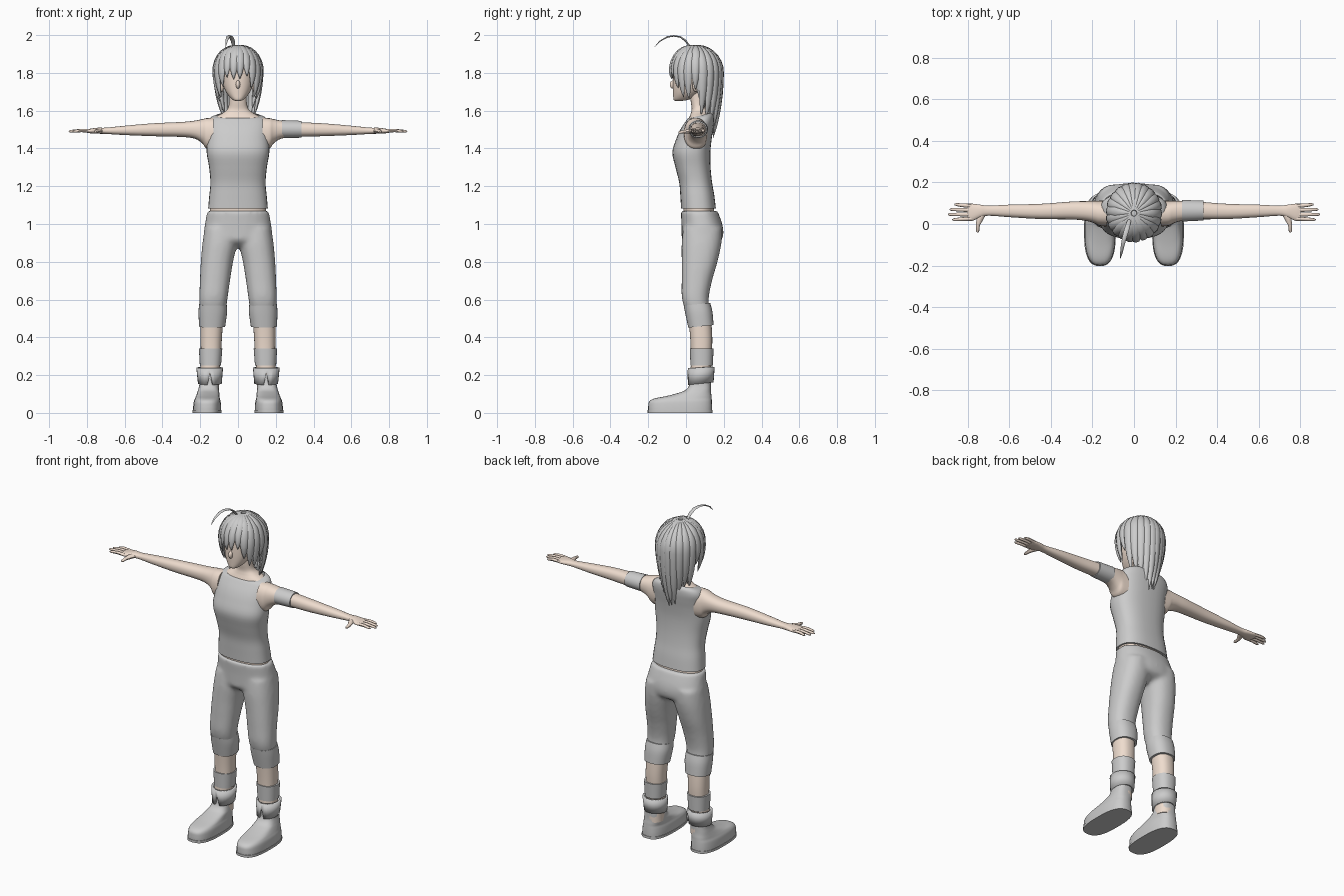
import bpy, bmesh, math, random
from mathutils import Vector

random.seed(4)
skin = bpy.data.materials.new("skin")
skin.diffuse_color = (0.86, 0.72, 0.62, 1)


def catmull(p, q, r, s, t):
    return [0.5 * (2 * b + (c - a) * t + (2 * a - 5 * b + 4 * c - d) * t * t
                   + (3 * b - a - 3 * c + d) * t ** 3) for a, b, c, d in zip(p, q, r, s)]


def skin_rings(bm, rings, caps):
    n = len(rings[0])
    for lo, hi in zip(rings, rings[1:]):
        for i in range(n):
            j = (i + 1) % n
            bm.faces.new((lo[i], lo[j], hi[j], hi[i]))
    if caps[0]:
        bm.faces.new(rings[0][::-1])
    if caps[1]:
        bm.faces.new(rings[-1])


def loft(bm, rows, axis="z", n=32, e=2.3, caps=(1, 1), steps=4):
    """rows: (station, a0, a1, b0, b1[, tilt]) along z (a=x, b=y) or x (a=y, b=z)."""
    rows = [tuple(r) + (0,) * (6 - len(r)) for r in rows]
    dense = []
    for k in range(len(rows) - 1):
        p, s = rows[max(k - 1, 0)], rows[min(k + 2, len(rows) - 1)]
        dense += [catmull(p, rows[k], rows[k + 1], s, i / steps) for i in range(steps)]
    dense.append(rows[-1])
    rings = []
    for t, a0, a1, b0, b1, tilt in dense:
        ring = []
        for i in range(n):
            w = math.tau * i / n - math.pi / 2
            c, s = math.cos(w), math.sin(w)
            a = (a0 + a1) / 2 + (a1 - a0) / 2 * math.copysign(abs(c) ** (2 / e), c)
            db = (b1 - b0) / 2 * math.copysign(abs(s) ** (2 / e), s)
            b, st = (b0 + b1) / 2 + db, t + tilt * db
            ring.append(bm.verts.new((a, b, st) if axis == "z" else (st, a, b)))
        rings.append(ring)
    skin_rings(bm, rings, caps)
    return rings


def strand(bm, pts, widths, thick, normal, n=8):
    """Tapered tube with an elliptical section; normal(p) gives the thin direction."""
    pts = [Vector(p) for p in pts]
    rings = []
    for k, p in enumerate(pts):
        tan = (pts[min(k + 1, len(pts) - 1)] - pts[max(k - 1, 0)]).normalized()
        side = tan.cross(normal(p)).normalized()
        out = side.cross(tan)
        rings.append([bm.verts.new(p + side * widths[k] * math.cos(math.tau * i / n)
                                   + out * thick[k] * math.sin(math.tau * i / n)) for i in range(n)])
    skin_rings(bm, rings, (1, 1))


def ball(bm, loc, rad, seg=24):
    vs = bmesh.ops.create_uvsphere(bm, u_segments=seg, v_segments=seg // 2, radius=1)["verts"]
    for v in vs:
        v.co = Vector(loc) + Vector(v.co[i] * rad[i] for i in range(3))
    return vs


def make(name, bm, mat=None, mirror=False):
    bmesh.ops.recalc_face_normals(bm, faces=bm.faces)
    me = bpy.data.meshes.new(name)
    bm.to_mesh(me)
    bm.free()
    ob = bpy.data.objects.new(name, me)
    bpy.context.collection.objects.link(ob)
    if mat:
        me.materials.append(mat)
    bpy.ops.object.select_all(action="DESELECT")
    ob.select_set(True)
    bpy.context.view_layer.objects.active = ob
    bpy.ops.object.shade_smooth_by_angle(angle=math.radians(45))
    if mirror:
        ob.modifiers.new("mirror", "MIRROR").use_mirror_merge = False
    return ob


def part(name, rows, mat=None, mirror=False, **kw):
    bm = bmesh.new()
    loft(bm, rows, **kw)
    return make(name, bm, mat, mirror)


# Torso and neck
part("torso_skin", [(1.0, -.15, .15, -.01, .15), (1.09, -.148, .148, -.015, .147), (1.22, -.134, .134, -.02, .125),
                    (1.38, -.15, .15, -.05, .115), (1.5, -.145, .145, -.015, .13), (1.55, -.135, .135, .01, .135),
                    (1.572, -.11, .11, .02, .133), (1.588, -.08, .08, .026, .125), (1.61, -.055, .055, .03, .11),
                    (1.65, -.046, .046, .025, .1), (1.72, -.046, .046, .02, .1)], skin)
# Sleeveless shirt
part("shirt", [(1.083, -.158, .158, -.026, .158), (1.15, -.152, .152, -.03, .15), (1.22, -.146, .146, -.036, .138),
               (1.3, -.153, .153, -.056, .13), (1.38, -.166, .166, -.072, .129), (1.45, -.163, .163, -.052, .136),
               (1.5, -.162, .162, -.03, .144), (1.54, -.16, .16, -.004, .149), (1.565, -.143, .143, .01, .148, .1),
               (1.575, -.112, .112, .018, .138, .25)], e=2.5, caps=(1, 0))

# Arms with palm
bm = bmesh.new()
loft(bm, [(.13, -.012, .114, 1.39, 1.562), (.168, -.008, .112, 1.4, 1.56), (.19, .003, .111, 1.428, 1.555),
          (.23, .015, .11, 1.452, 1.547), (.3, .022, .108, 1.461, 1.54), (.45, .024, .097, 1.465, 1.533),
          (.6, .033, .093, 1.471, 1.52), (.7, .04, .088, 1.477, 1.51), (.74, .031, .093, 1.478, 1.51),
          (.78, .015, .098, 1.48, 1.505), (.805, .018, .096, 1.484, 1.5)], axis="x", n=24)
# Fingers and thumb
up = lambda p: Vector((0, 0, 1))
for y0, y1, tip in ((.087, .094, .865), (.067, .07, .888), (.046, .046, .896), (.026, .021, .875)):
    strand(bm, [(.78, y0, 1.493), (.83, (y0 + y1) / 2, 1.495), (tip - .01, y1, 1.491), (tip, y1, 1.49)],
           (.01, .009, .007, .003), (.009, .009, .007, .003), up)
strand(bm, [(.725, .06, 1.493), (.742, .025, 1.492), (.752, -.005, 1.488), (.753, -.034, 1.485), (.753, -.041, 1.485)],
       (.018, .016, .01, .008, .003), (.012, .012, .01, .007, .003), up)
make("arm", bm, skin, True)
part("arm_band", [(.232, .012, .116, 1.454, 1.55), (.335, .017, .112, 1.457, 1.546)], axis="x", e=2)

# Cropped trousers: hips and legs fused
bm = bmesh.new()
loft(bm, [(1.07, -.163, .163, -.028, .167), (1., -.175, .175, -.024, .192), (.95, -.181, .181, -.023, .198),
          (.91, -.17, .17, -.018, .185), (.875, -.1, .1, .03, .12)])
for s in (1, -1):
    rows = [(.98, .004, .176, -.015, .19), (.9, .004, .188, -.023, .188), (.8, .026, .197, -.023, .167),
            (.7, .042, .202, -.023, .138), (.6, .056, .205, -.021, .12), (.52, .066, .2, .005, .13)]
    loft(bm, [(t, min(a * s, b * s), max(a * s, b * s), c, d) for t, a, b, c, d in rows])
trousers = make("trousers", bm)
rem = trousers.modifiers.new("fuse", "REMESH")
rem.mode, rem.voxel_size, rem.use_smooth_shade = "VOXEL", .011, True
smo = trousers.modifiers.new("relax", "SMOOTH")
smo.factor, smo.iterations = .5, 8

# Lower legs, knee cuffs, ankle bands
part("lower_leg", [(.54, .075, .198, .01, .13), (.4, .085, .198, .022, .139), (.3, .09, .197, .026, .136),
                   (.2, .1, .2, .024, .132), (.1, .1, .2, .024, .132)], skin, True)
part("knee_cuff", [(.575, .06, .206, -.012, .128, .1), (.53, .058, .209, -.004, .14, .05),
                   (.458, .068, .206, .012, .146, .1)], None, True)
part("ankle_band", [(.34, .083, .207, .02, .146), (.25, .09, .202, .024, .142)], None, True)

# Boot cuffs with a V notch in front
bm = bmesh.new()
rings = loft(bm, [(.155, .086, .212, .008, .146, .1), (.24, .079, .221, .01, .152, .05)], n=24, e=2, caps=(0, 0), steps=1)
rings[0][0].co.z += .062
cuff = make("boot_cuff", bm, None, True)
sol = cuff.modifiers.new("thickness", "SOLIDIFY")
sol.thickness, sol.offset = .012, -1

# Boots and soles
part("boot", [(.01, .09, .238, -.2, .138), (.035, .09, .237, -.2, .138), (.06, .092, .234, -.195, .137),
              (.076, .096, .228, -.168, .136), (.09, .098, .222, -.1, .135), (.106, .099, .216, -.04, .133),
              (.122, .101, .211, -.002, .132), (.15, .103, .205, .018, .132), (.2, .103, .203, .022, .132)],
     None, True, e=2.7)
part("sole", [(0, .087, .241, -.203, .141), (.014, .087, .241, -.203, .141)], None, True, e=2.7, steps=1)

# Head with nose and ears
bm = bmesh.new()
loft(bm, [(1.652, -.014, .014, -.058, -.02), (1.66, -.032, .032, -.066, .02), (1.69, -.058, .058, -.068, .07),
          (1.73, -.077, .077, -.069, .12), (1.78, -.086, .086, -.068, .15), (1.83, -.088, .088, -.064, .155),
          (1.88, -.078, .078, -.045, .14), (1.92, -.045, .045, 0, .1), (1.935, -.01, .01, .04, .06)])
ball(bm, (0, -.068, 1.738), (.012, .018, .022), 16)
for s in (1, -1):
    ball(bm, (s * .086, .055, 1.735), (.014, .022, .036), 16)
make("head", bm, skin)

# Hair: skull cap open over the face
C, R = Vector((0, .052, 1.8)), Vector((.122, .132, .143))
bm = bmesh.new()
ball(bm, C, R * .99, 32)
bmesh.ops.delete(bm, geom=[v for v in bm.verts if v.co.z < 1.7 or (v.co.y < .07 and v.co.z < 1.835)], context="VERTS")
make("hair_cap", bm)


def lock(bm, deg, tip, width, scale=1.0):
    """One lock running from the crown over the skull and hanging to height tip."""
    th = math.radians(deg)
    d = Vector((math.sin(th) * R.x, -math.cos(th) * R.y, 0)) * scale
    pts = [C + d * math.sin(f) + Vector((0, 0, R.z * scale * math.cos(f)))
           for f in (math.radians(6 + 12 * i) for i in range(8))]
    z0 = pts[-1].z
    for i in range(1, 7):
        u = i / 6
        pts.append(Vector((C.x, C.y, z0 + (tip - z0) * u)) + d * (1 - .3 * u * u * min(1, (z0 - tip) / .25)))
    run = [0]
    for a, b in zip(pts, pts[1:]):
        run.append(run[-1] + (b - a).length)
    prof = [min(1, .2 + 2.6 * r / run[-1]) * (1 - (r / run[-1]) ** 3.5) for r in run]
    strand(bm, pts, [width * p + .001 for p in prof], [.016 * p ** .7 + .001 for p in prof],
           lambda p: Vector((p.x - C.x, p.y - C.y, max(p.z - C.z, 0))))


# Hair: outer and under layers, (angle from the front, tip height)
bm = bmesh.new()
for deg, tip in ((8, 1.775), (26, 1.785), (42, 1.73), (58, 1.66), (74, 1.655), (92, 1.71),
                 (110, 1.58), (127, 1.565), (144, 1.52), (160, 1.48), (174, 1.46)):
    for s in (1, -1):
        lock(bm, s * deg - 3, tip + random.uniform(-.012, .012), .029)
for deg, tip in ((100, 1.66), (118, 1.6), (135, 1.54), (152, 1.5), (168, 1.47)):
    for s in (1, -1):
        lock(bm, s * deg, tip + random.uniform(-.015, .015), .03, .9)
make("hair_locks", bm)

# Curved stray lock on top
bm = bmesh.new()
strand(bm, [(-.022, .02, 1.94), (-.028, -.002, 1.97), (-.036, -.03, 1.99), (-.046, -.065, 1.996), (-.054, -.1, 1.99),
            (-.061, -.14, 1.967), (-.066, -.166, 1.937)],
       (.008, .011, .012, .011, .009, .006, .001), (.005, .005, .004, .004, .004, .003, .001),
       lambda p: Vector((0, p.y - .0 - .05 + .1 * (p.y > -.07), .1)))
make("stray_lock", bm)
